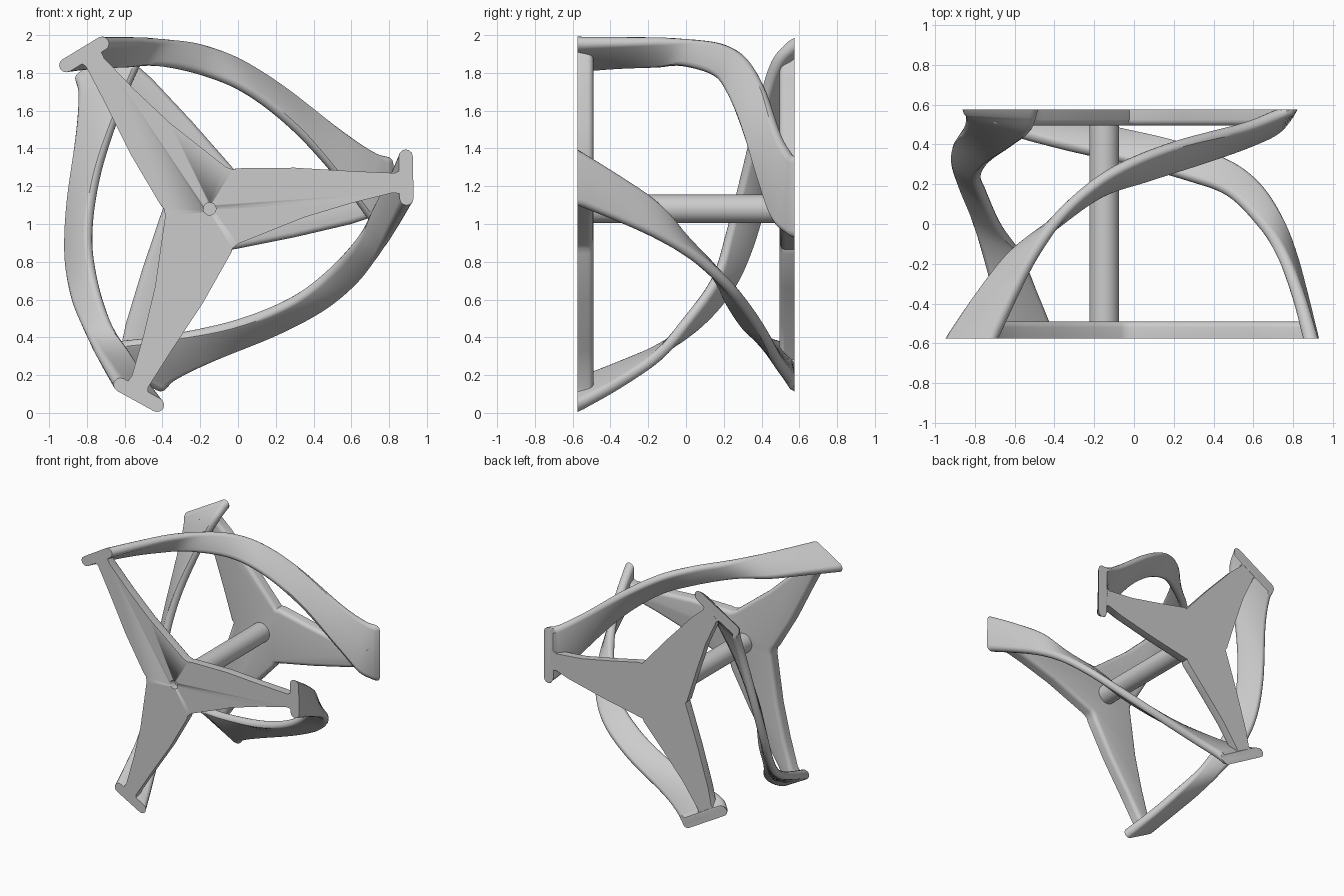
import bpy, bmesh, math
from mathutils import Vector, Matrix

cube = bpy.data.objects.get("Cube")
if cube:
    bpy.data.objects.remove(cube, do_unlink=True)

AXIS = Vector((-0.15, 0, 1.08))
END = 0.575

grey = bpy.data.materials.new("plain_grey")
grey.use_nodes = True
colour = (0.6, 0.6, 0.6, 1)
grey.diffuse_color = colour
grey.node_tree.nodes["Principled BSDF"].inputs["Base Color"].default_value = colour


def finish(bm, name):
    """Turn a bmesh into a smooth-shaded object."""
    bmesh.ops.recalc_face_normals(bm, faces=bm.faces[:])
    mesh = bpy.data.meshes.new(name)
    bm.to_mesh(mesh)
    bm.free()
    ob = bpy.data.objects.new(name, mesh)
    bpy.context.collection.objects.link(ob)
    mesh.materials.append(grey)
    bpy.ops.object.select_all(action='DESELECT')
    ob.select_set(True)
    bpy.context.view_layer.objects.active = ob
    bpy.ops.object.shade_smooth_by_angle(angle=math.radians(35))
    return ob


def turn(k):
    """Rotation by k thirds of a turn about the shaft."""
    spin = Matrix.Rotation(-k * math.tau / 3, 4, 'Y')
    return Matrix.Translation(AXIS) @ spin @ Matrix.Translation(-AXIS)


def spline(points, t):
    """Smooth curve through the points, t from 0 to 1."""
    p = [Vector(q) for q in points]
    p = [2 * p[0] - p[1]] + p + [2 * p[-1] - p[-2]]
    s = min(t, 0.99999) * (len(points) - 1)
    i = int(s)
    f = s - i
    a, b, c, d = p[i:i + 4]
    return 0.5 * (2 * b + (c - a) * f + (2 * a - 5 * b + 4 * c - d) * f ** 2
                  + (3 * b - a - 3 * c + d) * f ** 3)


# Three-armed end plates: one arm outline repeated around the shaft
def plate(name, arm, outer, inner):
    bm = bmesh.new()
    ring = [turn(k) @ Vector((x, outer, z)) for k in range(3) for x, z in arm]
    face = bm.faces.new([bm.verts.new(v) for v in ring])
    new = bmesh.ops.extrude_face_region(bm, geom=[face])["geom"]
    bmesh.ops.translate(bm, vec=(0, inner - outer, 0),
                        verts=[g for g in new if isinstance(g, bmesh.types.BMVert)])
    rim = [e for e in bm.edges if all(abs(v.co.y - inner) < 1e-4 for v in e.verts)]
    bmesh.ops.bevel(bm, geom=rim, offset=0.03, segments=4, profile=0.5, affect='EDGES')
    return finish(bm, name)


front_arm = [(-0.03, 0.87), (0.0, 0.895), (0.35, 1.035), (0.6, 1.11), (0.82, 1.165),
             (0.87, 1.16), (0.87, 1.29), (0.83, 1.27), (0.6, 1.28), (0.3, 1.298),
             (0.0, 1.295)]
back_arm = [(-0.03, 0.865), (0.0, 0.87), (0.3, 0.93), (0.6, 1.0), (0.72, 1.04),
            (0.77, 1.03), (0.77, 1.2), (0.72, 1.17), (0.5, 1.19), (0.25, 1.24),
            (0.0, 1.295)]
front_plate = plate("front_plate", front_arm, -END, -0.49)
back_plate = plate("back_plate", back_arm, END, 0.495)


# Shaft and the small centre hole in the front plate
def cylinder(name, radius, y0, y1, sides):
    bm = bmesh.new()
    place = Matrix.Translation(AXIS + Vector((0, (y0 + y1) / 2, 0)))
    bmesh.ops.create_cone(bm, cap_ends=True, segments=sides, radius1=radius,
                          radius2=radius, depth=abs(y1 - y0),
                          matrix=place @ Matrix.Rotation(math.pi / 2, 4, 'X'))
    return finish(bm, name)


cylinder("shaft", 0.075, -0.5, 0.52, 40)
cutter = cylinder("hole_cutter", 0.033, -0.7, -0.52, 24)
cut = front_plate.modifiers.new("centre_hole", 'BOOLEAN')
cut.object = cutter
cut.solver = 'EXACT'
bpy.context.view_layer.objects.active = front_plate
bpy.ops.object.modifier_apply(modifier=cut.name)
bpy.data.objects.remove(cutter, do_unlink=True)

# Twisted blades: a rounded strip lofted between two edge curves
low_edge = [(-0.91, -END, 1.84), (-0.77, -0.36, 1.85), (-0.6, -0.15, 1.855),
            (-0.4, 0.0, 1.86), (-0.17, 0.16, 1.81), (0.07, 0.24, 1.70),
            (0.32, 0.32, 1.5), (0.57, 0.41, 1.22), (0.71, 0.48, 1.04),
            (0.785, END, 0.96)]
high_edge = [(-0.72, -END, 1.955), (-0.6, -0.33, 1.96), (-0.5, -0.14, 1.96),
             (-0.37, 0.04, 1.95), (-0.19, 0.2, 1.92), (0.0, 0.31, 1.85),
             (0.24, 0.40, 1.70), (0.55, 0.48, 1.46), (0.71, 0.54, 1.35),
             (0.785, END, 1.32)]
STEPS, ARC = 72, 6


def blade(name, k):
    bm = bmesh.new()
    rings = []
    for i in range(STEPS + 1):
        t = i / STEPS
        a, b = spline(low_edge, t), spline(high_edge, t)
        t0, t1 = max(t - 0.01, 0), min(t + 0.01, 1)
        along = (spline(low_edge, t1) + spline(high_edge, t1)
                 - spline(low_edge, t0) - spline(high_edge, t0))
        chord = (b - a).normalized()
        normal = along.cross(chord).normalized()
        half = 0.029 + 0.008 * abs(2 * t - 1) ** 4
        if i in (0, STEPS):          # keep the end cuts flat
            normal.y = 0
            normal.normalize()
        ring = []
        for centre, start in ((b, 0), (a, math.pi)):
            for j in range(ARC + 1):
                w = start + math.pi * j / ARC
                p = centre + half * (math.cos(w) * normal + math.sin(w) * chord)
                p.y = max(-END, min(END, p.y))
                ring.append(bm.verts.new(turn(k) @ p))
        rings.append(ring)
    n = len(rings[0])
    for r, s in zip(rings, rings[1:]):
        for j in range(n):
            bm.faces.new((r[j], r[(j + 1) % n], s[(j + 1) % n], s[j]))
    bm.faces.new(rings[0])
    bm.faces.new(rings[-1])
    finish(bm, name)


for k, name in enumerate(("top_blade", "lower_left_blade", "lower_right_blade")):
    blade(name, k)
